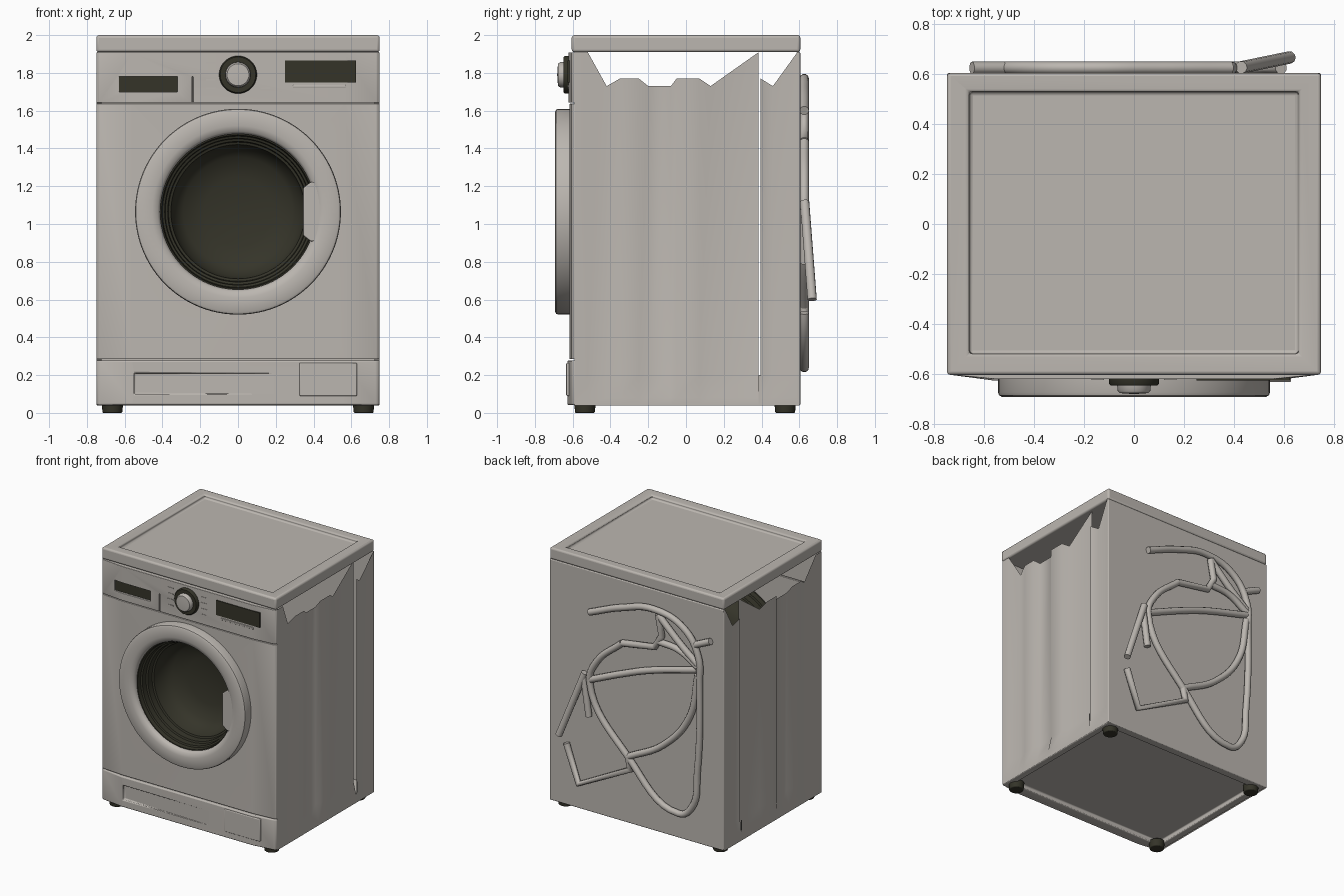
import bpy, bmesh, math
from mathutils import Matrix

if "Cube" in bpy.data.objects:
    bpy.data.objects.remove(bpy.data.objects["Cube"])


def material(name, col):
    m = bpy.data.materials.new(name)
    m.diffuse_color = (*col, 1)
    m.use_nodes = True
    m.node_tree.nodes["Principled BSDF"].inputs["Base Color"].default_value = m.diffuse_color
    return m


SHELL = material("warm grey enamel", (0.50, 0.47, 0.435))
DARK = material("dark olive plastic", (0.035, 0.034, 0.022))


def finish(bm, name, mat, bevel=0.0, recalc=True):
    if recalc:
        bmesh.ops.recalc_face_normals(bm, faces=bm.faces[:])
    me = bpy.data.meshes.new(name)
    bm.to_mesh(me)
    bm.free()
    ob = bpy.data.objects.new(name, me)
    bpy.context.collection.objects.link(ob)
    me.materials.append(mat)
    if bevel:
        b = ob.modifiers.new("round", 'BEVEL')
        b.width, b.segments, b.limit_method = bevel, 3, 'ANGLE'
    activate(ob)
    bpy.ops.object.shade_smooth_by_angle(angle=math.radians(40))
    return ob


def activate(ob):
    bpy.ops.object.select_all(action='DESELECT')
    bpy.context.view_layer.objects.active = ob
    ob.select_set(True)


def box(name, lo, hi, mat=SHELL, bevel=0.0):
    bm = bmesh.new()
    bmesh.ops.create_cube(bm, size=1)
    for v in bm.verts:
        v.co = [(lo[i] + hi[i]) / 2 + v.co[i] * (hi[i] - lo[i]) for i in range(3)]
    return finish(bm, name, mat, bevel)


def prism(name, pts, place, lo, hi, mat=SHELL, bevel=0.0):
    """Extrude a 2D outline; place(a, b, t) gives the 3D point."""
    bm = bmesh.new()
    ends = [[bm.verts.new(place(a, b, t)) for a, b in pts] for t in (lo, hi)]
    for e in ends:
        bm.faces.new(e)
    n = len(pts)
    for i in range(n):
        j = (i + 1) % n
        bm.faces.new((ends[0][i], ends[0][j], ends[1][j], ends[1][i]))
    return finish(bm, name, mat, bevel)


def revolve(name, profile, mat, zc, closed=False, steps=64):
    """Spin (radius, y) points about the front-to-back axis at height zc."""
    bm = bmesh.new()
    rings = []
    for r, y in profile:
        if r == 0:
            rings.append([bm.verts.new((0, y, zc))] * steps)
        else:
            rings.append([bm.verts.new((r * math.cos(2 * math.pi * k / steps), y,
                                        zc + r * math.sin(2 * math.pi * k / steps)))
                          for k in range(steps)])
    pairs = list(zip(rings, rings[1:] + rings[:1])) if closed else list(zip(rings, rings[1:]))
    for a, b in pairs:
        for k in range(steps):
            j = (k + 1) % steps
            bm.faces.new(list(dict.fromkeys((a[k], a[j], b[j], b[k]))))
    return finish(bm, name, mat)


def cut(ob, cutter):
    m = ob.modifiers.new("cut", 'BOOLEAN')
    m.operation, m.object, m.solver = 'DIFFERENCE', cutter, 'EXACT'
    activate(ob)
    with bpy.context.temp_override(object=ob, active_object=ob):
        bpy.ops.object.modifier_move_to_index(modifier="cut", index=0)
        bpy.ops.object.modifier_apply(modifier="cut")
    bpy.data.objects.remove(cutter)


DOOR_Z = 1.065

# Lid with a shallow tray in its top
lid = box("lid", (-0.75, -0.605, 1.91), (0.75, 0.605, 2.0), bevel=0.02)
cut(lid, box("lid_cutter", (-0.66, -0.52, 1.972), (0.66, 0.53, 2.1)))

# Base with hollow underside, and back panel
base = box("base", (-0.745, -0.6, 0.04), (0.745, 0.6, 0.10), bevel=0.008)
cut(base, box("base_cutter", (-0.69, -0.54, 0.0), (0.69, 0.54, 0.075)))
box("back_panel", (-0.75, 0.585, 0.04), (0.75, 0.605, 1.91), bevel=0.006)

# Front panels share a slightly bowed plan outline
def bowed(out):
    half = [(0.75, -0.575), (0.748, -0.595), (0.735, -0.605), (0.56, out)]
    return half + [(-x, y) for x, y in reversed(half)]


def upright(a, b, t):
    return (a, b, t)


front = prism("front_panel", bowed(-0.618), upright, 0.284, 1.637, bevel=0.004)
cut(front, revolve("door_cutter", [(0, -0.8), (0.43, -0.8), (0.43, -0.4), (0, -0.4)],
                   SHELL, DOOR_Z))
control = prism("control_panel", bowed(-0.622), upright, 1.643, 1.908, bevel=0.004)
cut(control, box("drawer_cutter", (-0.63, -0.7, 1.70), (-0.32, -0.597, 1.78)))
cut(control, box("seam_cutter", (-0.243, -0.7, 1.643), (-0.237, -0.61, 1.78)))
kick = prism("kick_plate", bowed(-0.628), upright, 0.042, 0.278, bevel=0.008)
cut(kick, prism("groove_cutter", [(-0.55, -0.7), (0.2, -0.7), (0.2, -0.628), (-0.55, -0.607)],
                upright, 0.10, 0.21))
box("service_hatch", (0.325, -0.634, 0.09), (0.63, -0.60, 0.265), bevel=0.006)

# Drawer grip, display and control details
box("drawer_grip", (-0.63, -0.606, 1.70), (-0.32, -0.598, 1.78), DARK)
box("display", (0.25, -0.628, 1.75), (0.625, -0.60, 1.865), DARK)
box("display_button_strip", (0.29, -0.628, 1.722), (0.57, -0.61, 1.736), SHELL, 0.003)
for s in (-1, 1):
    for i in range(4):
        z = 1.715 + i * 0.045
        box("programme_mark", (s * 0.145 - 0.025, -0.625, z), (s * 0.145 + 0.025, -0.61, z + 0.007))

# Programme knob
revolve("knob_ring", [(0.10, -0.61), (0.10, -0.640), (0.094, -0.648), (0.06, -0.648), (0, -0.648)],
        DARK, 1.79, steps=48)
revolve("knob", [(0.068, -0.64), (0.066, -0.668), (0.058, -0.678), (0, -0.682)],
        SHELL, 1.79, steps=48)

# Door ring, inner tab and dark bowl
revolve("door_ring", [(0.545, -0.60), (0.545, -0.675), (0.541, -0.687), (0.53, -0.693),
                      (0.455, -0.693), (0.425, -0.685), (0.412, -0.668), (0.41, -0.60)],
        SHELL, DOOR_Z, closed=True, steps=96)
prism("door_grip", [(0.345, 0.94), (0.345, 1.19), (0.385, 1.222), (0.45, 1.222),
                    (0.45, 0.908), (0.385, 0.908)],
      lambda a, b, t: (a, t, b), -0.687, -0.63, bevel=0.006)
revolve("drum_bowl", [(0.425, -0.655), (0.405, -0.655), (0.40, -0.625), (0.388, -0.62),
                      (0.385, -0.58), (0.372, -0.575), (0.368, -0.53), (0.355, -0.525),
                      (0.34, -0.44), (0.29, -0.385), (0.18, -0.355), (0, -0.345)],
        DARK, DOOR_Z, steps=96)

# Ribbed side panels: y, x, top height of each column
FLAT, RIB, DIP = 0.75, 0.742, 0.722
SIDE_RUNS = [
    [(-0.59, FLAT, 1.91), (-0.52, FLAT, 1.91), (-0.42, DIP, 1.73), (-0.35, RIB, 1.77),
     (-0.25, RIB, 1.77), (-0.20, DIP, 1.73), (-0.08, DIP, 1.73), (-0.05, RIB, 1.77),
     (0.07, RIB, 1.77), (0.13, DIP, 1.73), (0.385, DIP, 1.91)],
    [(0.395, RIB, 1.77), (0.46, DIP, 1.73), (0.59, FLAT, 1.91), (0.60, FLAT, 1.91)],
]
for s, side in ((1, "right"), (-1, "left")):
    bm = bmesh.new()
    for run in SIDE_RUNS:
        cols = [[bm.verts.new((s * FLAT, y, 0.04)), bm.verts.new((s * FLAT, y, 0.08)),
                 bm.verts.new((s * x, y, 0.20)), bm.verts.new((s * x, y, top))]
                for y, x, top in run]
        for a, b in zip(cols, cols[1:]):
            for k in range(3):
                q = (a[k], b[k], b[k + 1], a[k + 1])
                bm.faces.new(q if s > 0 else q[::-1])
    # close the foot of the slit
    e = [bm.verts.new((s * FLAT, y, z)) for y, z in
         ((0.385, 0.04), (0.395, 0.04), (0.395, 0.2), (0.385, 0.2))]
    bm.faces.new(e if s > 0 else e[::-1])
    finish(bm, side + "_side_panel", SHELL, recalc=False)

# Feet
for x in (-0.665, 0.665):
    for y in (-0.535, 0.525):
        bm = bmesh.new()
        bmesh.ops.create_cone(bm, cap_ends=True, segments=24, radius1=0.052, radius2=0.058,
                              depth=0.06, matrix=Matrix.Translation((x, y, 0.03)))
        finish(bm, "foot", DARK, 0.006)


# Hoses and cable on the back, given as (x, z) paths
def hose(name, pts, smooth=True, r=0.025):
    cu = bpy.data.curves.new(name, 'CURVE')
    cu.dimensions, cu.bevel_depth, cu.bevel_resolution = '3D', r, 3
    cu.use_fill_caps, cu.resolution_u = True, 8
    sp = cu.splines.new('BEZIER')
    sp.bezier_points.add(len(pts) - 1)
    for p, c in zip(sp.bezier_points, pts):
        p.co = (c[0], c[2] if len(c) > 2 else 0.626, c[1])
        p.handle_left_type = p.handle_right_type = 'AUTO' if smooth else 'VECTOR'
    ob = bpy.data.objects.new(name, cu)
    bpy.context.collection.objects.link(ob)
    cu.materials.append(SHELL)


hose("drain_hose", [(0.39, 1.60), (0.11, 1.71), (-0.16, 1.77), (-0.42, 1.69), (-0.545, 1.50),
                    (-0.555, 1.30), (-0.535, 0.60), (-0.49, 0.32), (-0.38, 0.24),
                    (0.06, 0.565), (0.39, 1.06), (0.33, 1.23), (0.11, 1.435)])
hose("hose_link", [(0.11, 1.435), (-0.17, 1.48), (-0.23, 1.58), (-0.20, 1.74)], False)
hose("upper_hose_loop", [(-0.20, 1.74), (-0.38, 1.57), (-0.54, 1.44)])
hose("upper_hose_branch", [(-0.21, 1.53), (-0.38, 1.51), (-0.54, 1.42)])
hose("hose_stub", [(-0.52, 1.59), (-0.65, 1.65)])
hose("cross_hose", [(0.38, 1.08), (0.10, 1.20), (-0.11, 1.28), (-0.54, 1.40)])
hose("lower_hose", [(-0.54, 1.36), (-0.467, 1.01), (-0.247, 0.74), (0.06, 0.565)])
hose("cable", [(0.06, 0.565), (0.04, 0.47), (0.485, 0.24), (0.59, 0.53)], False)
hose("cable_link", [(0.44, 1.08), (0.397, 0.79)])
hose("plug_lead", [(0.43, 1.12, 0.628), (0.625, 0.60, 0.668)])
